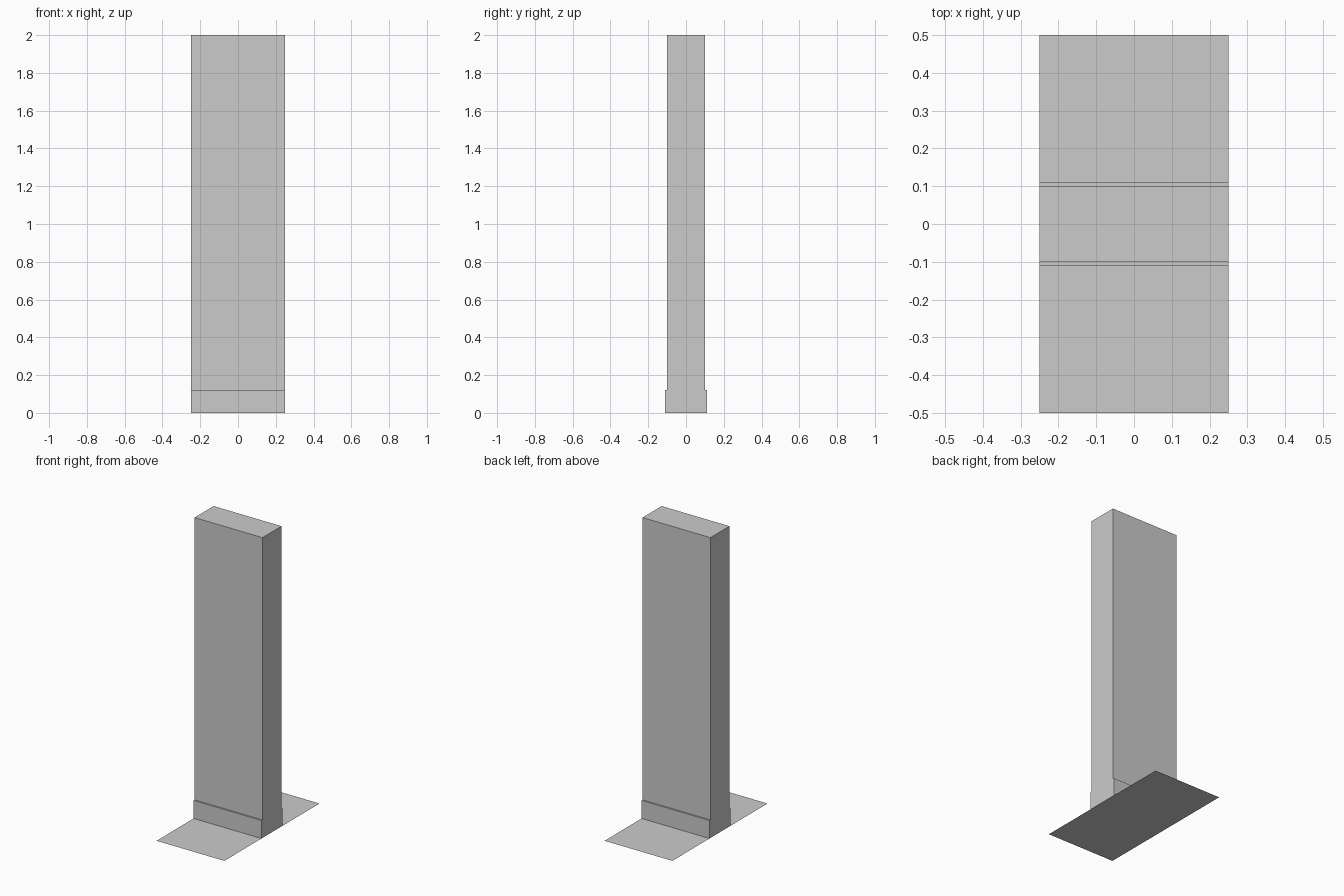
import bpy
import bmesh

if "Cube" in bpy.data.objects:
    bpy.data.objects.remove(bpy.data.objects["Cube"])


def add_object(name, bm):
    mesh = bpy.data.meshes.new(name)
    bm.to_mesh(mesh)
    bm.free()
    obj = bpy.data.objects.new(name, mesh)
    bpy.context.collection.objects.link(obj)
    return obj


def block(name, y0, y1, height, width=0.5):
    """Box standing on the floor, left open where it meets the floor sheet."""
    bm = bmesh.new()
    bmesh.ops.create_cube(bm, size=1)
    for v in bm.verts:
        v.co.x *= width
        v.co.y = y0 if v.co.y < 0 else y1
        v.co.z = 0 if v.co.z < 0 else height
    bm.normal_update()
    bottom = [f for f in bm.faces if f.normal.z < -0.5]
    bmesh.ops.delete(bm, geom=bottom, context='FACES_ONLY')
    return add_object(name, bm)


# Wall slab
block("wall", -0.1, 0.1, 2.0)

# Skirting boards on both faces of the wall
block("front_skirting_board", -0.11, -0.1, 0.12)
block("back_skirting_board", 0.1, 0.11, 0.12)

# Thin floor sheet beneath the wall
bm = bmesh.new()
bmesh.ops.create_grid(bm, x_segments=1, y_segments=1, size=0.5)
bmesh.ops.scale(bm, vec=(0.5, 1, 1), verts=bm.verts)
add_object("floor", bm)
